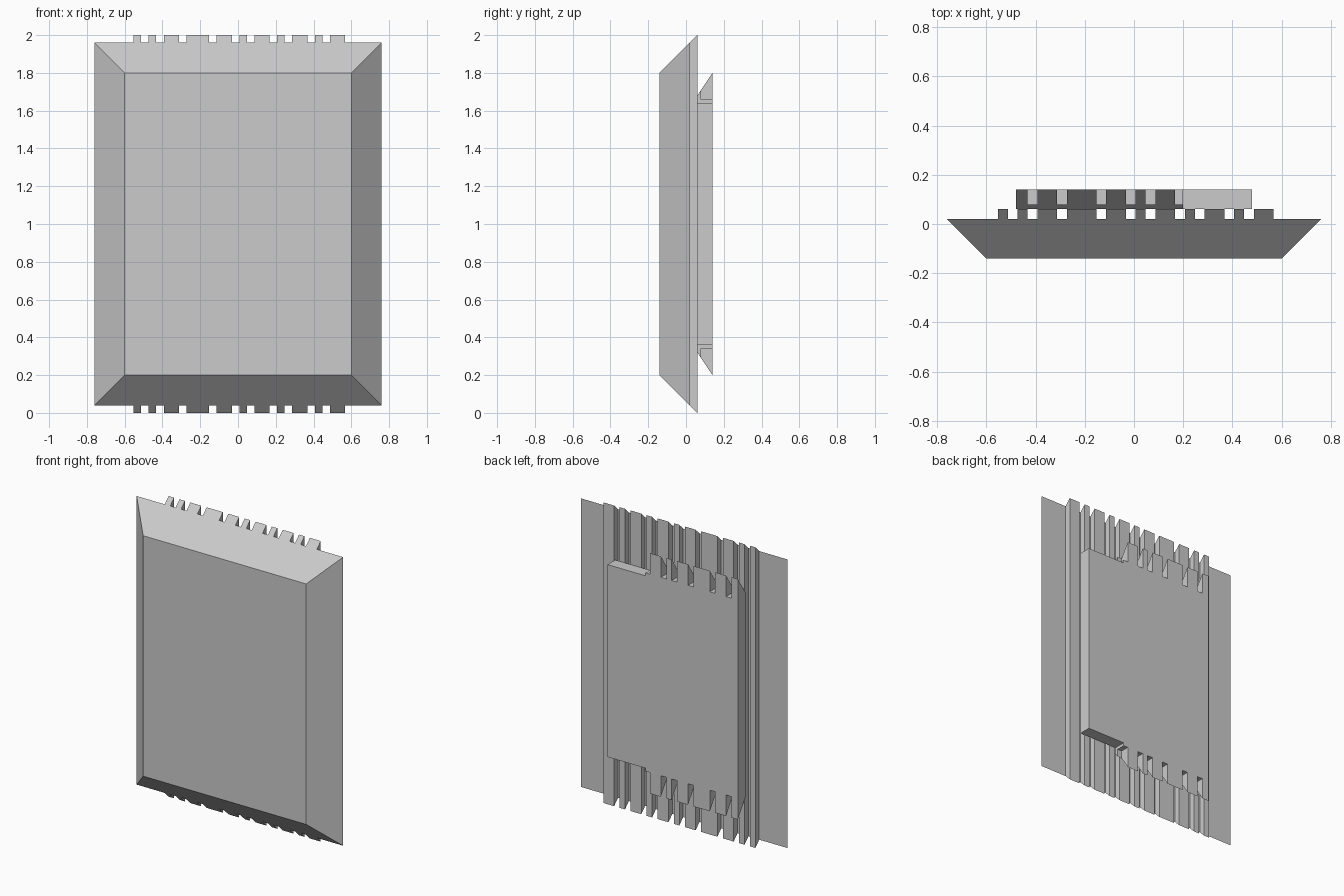
import bpy
import bmesh

cube = bpy.data.objects.get("Cube")
if cube:
    bpy.data.objects.remove(cube, do_unlink=True)

grey = bpy.data.materials.new("light_grey")
grey.use_nodes = True
colour = (0.6, 0.6, 0.6, 1)
grey.diffuse_color = colour
grey.node_tree.nodes["Principled BSDF"].inputs["Base Color"].default_value = colour

U = 0.04  # width of the narrowest ridge and of each groove


def make_object(name, bm):
    bmesh.ops.recalc_face_normals(bm, faces=bm.faces)
    mesh = bpy.data.meshes.new(name)
    bm.to_mesh(mesh)
    bm.free()
    mesh.materials.append(grey)
    obj = bpy.data.objects.new(name, mesh)
    bpy.context.collection.objects.link(obj)
    return obj


def prisms(name, parts):
    """Extrude each (y, z) profile along x from x0 to x1."""
    bm = bmesh.new()
    for x0, x1, profile in parts:
        face = bm.faces.new([bm.verts.new((x0, y, z)) for y, z in profile])
        geom = bmesh.ops.extrude_face_region(bm, geom=[face])["geom"]
        verts = [g for g in geom if isinstance(g, bmesh.types.BMVert)]
        bmesh.ops.translate(bm, verts=verts, vec=(x1 - x0, 0, 0))
    return make_object(name, bm)


def tapered(y0, z0, y1, z1):
    """Side profile mirrored about the middle height z = 1."""
    return [(y0, 2 - z0), (y0, z0), (y1, z1), (y1, 2 - z1)]


def rect(y0, y1, z0, z1):
    return [(y0, z0), (y0, z1), (y1, z1), (y1, z0)]


def cut(target, cutter):
    cutter.hide_render = True
    mod = target.modifiers.new("cut", "BOOLEAN")
    mod.operation = "DIFFERENCE"
    mod.solver = "EXACT"
    mod.object = cutter
    bpy.context.view_layer.objects.active = target
    bpy.ops.object.modifier_apply(modifier=mod.name)
    bpy.data.objects.remove(cutter, do_unlink=True)


# Front panel with bevelled border
bm = bmesh.new()
rings = [[bm.verts.new((sx * hx, y, 1 + sz * hz))
          for sx, sz in ((-1, -1), (1, -1), (1, 1), (-1, 1))]
         for y, hx, hz in ((-0.14, 0.6, 0.8), (0.02, 0.76, 0.96))]
for ring in rings:
    bm.faces.new(ring)
for i in range(4):
    j = (i + 1) % 4
    bm.faces.new((rings[0][i], rings[0][j], rings[1][j], rings[1][i]))
make_object("front_panel", bm)

# Vertical ridges behind the panel, separated by even grooves
ridges = []
x = -0.553
for width in (1, 1, 2, 3, 2, 1, 2, 1, 2, 1, 2):
    ridges.append((x, x + width * U, tapered(0.02, 1.96, 0.06, 2)))
    x += (width + 1) * U
prisms("back_ridges", ridges)

# Back plate with splayed ends
plate = prisms("back_plate", [(-0.48, 0.48, tapered(0.06, 1.68, 0.14, 1.8))])

# Shorter flat ends on one side of the plate
cut(plate, prisms("end_cutter", [(0.2, 0.6, rect(0, 0.3, z0, z0 + 0.4))
                                 for z0 in (1.64, -0.04)]))

# Notches forming the teeth at both ends
notches = []
for x in (-0.433, -0.313, -0.153, -0.033, 0.047, 0.167):
    for z0 in (1.66, -0.06):
        notches.append((x, x + U, rect(0.08, 0.3, z0, z0 + 0.4)))
cut(plate, prisms("notch_cutter", notches))
